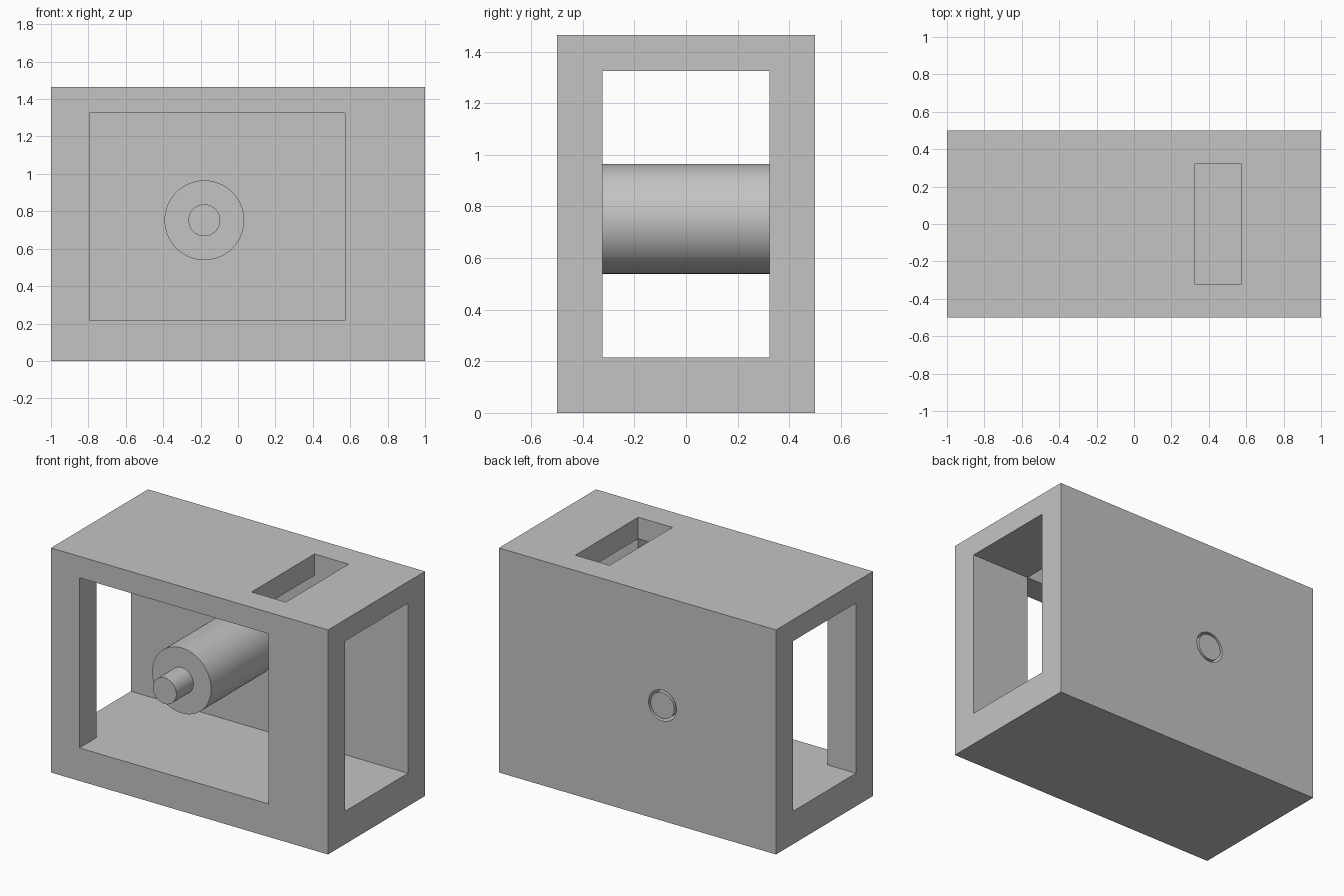
import bpy
from math import pi

old = bpy.data.objects.get("Cube")
if old:
    bpy.data.objects.remove(old, do_unlink=True)

# Single plain grey
grey = bpy.data.materials.new("plain_grey")
grey.use_nodes = True
colour = (0.55, 0.55, 0.55, 1)
grey.diffuse_color = colour
grey.node_tree.nodes["Principled BSDF"].inputs["Base Color"].default_value = colour

HALF_DEPTH, HEIGHT = 0.5, 1.465
INNER = 0.324                  # half depth of the hollow
FLOOR, CEILING = 0.215, 1.325
OPEN_LEFT, OPEN_RIGHT = -0.795, 0.572
AXIS_X, AXIS_Z = -0.18, 0.752  # roller axis


def box(name, x, y, z):
    bpy.ops.mesh.primitive_cube_add(size=1)
    ob = bpy.context.object
    ob.name = name
    ob.location = [(a + b) / 2 for a, b in (x, y, z)]
    ob.scale = [b - a for a, b in (x, y, z)]
    bpy.ops.object.transform_apply(location=True, rotation=False, scale=True)
    ob.data.materials.append(grey)
    return ob


def rod(name, radius, y0, y1):
    bpy.ops.mesh.primitive_cylinder_add(
        vertices=96, radius=radius, depth=y1 - y0,
        location=(AXIS_X, (y0 + y1) / 2, AXIS_Z), rotation=(pi / 2, 0, 0))
    ob = bpy.context.object
    ob.name = name
    ob.data.materials.append(grey)
    bpy.ops.object.shade_smooth_by_angle()
    return ob


def cut(target, cutter):
    cutter.hide_render = True
    mod = target.modifiers.new("cut", "BOOLEAN")
    mod.operation = "DIFFERENCE"
    mod.solver = "EXACT"
    mod.object = cutter
    bpy.context.view_layer.objects.active = target
    bpy.ops.object.modifier_apply(modifier=mod.name)
    bpy.data.objects.remove(cutter, do_unlink=True)


# Housing with side tunnel, front window, top slot and rear shaft hole
housing = box("housing", (-1, 1), (-HALF_DEPTH, HALF_DEPTH), (0, HEIGHT))
cut(housing, box("side_tunnel", (-1.2, 1.2), (-INNER, INNER), (FLOOR, CEILING)))
cut(housing, box("front_window", (OPEN_LEFT, OPEN_RIGHT), (-0.7, 0), (FLOOR, CEILING)))
cut(housing, box("top_slot", (0.325, OPEN_RIGHT), (-INNER, INNER), (1, 1.7)))
cut(housing, rod("rear_hole", 0.1, 0.2, 0.7))

# Roller on its shaft
rod("roller", 0.213, -INNER, INNER)
rod("front_shaft", 0.085, -HALF_DEPTH, -INNER)
rod("rear_shaft", 0.085, INNER, HALF_DEPTH)
